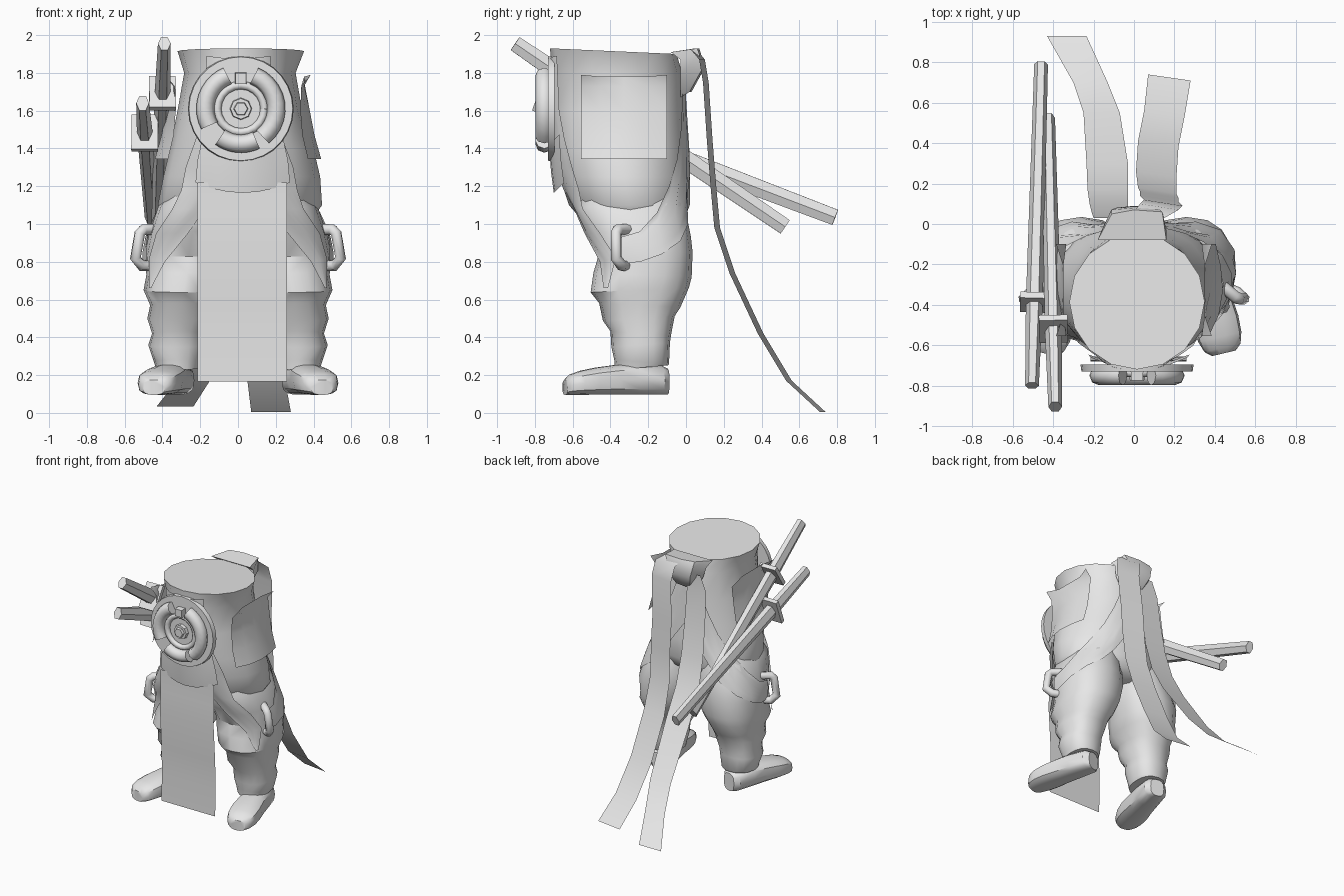
import bpy, bmesh, math
from math import sin, cos, radians, pi
from mathutils import Vector
from mathutils.bvhtree import BVHTree

if "Cube" in bpy.data.objects:
    bpy.data.objects.remove(bpy.data.objects["Cube"])

grey = bpy.data.materials.new("plain_grey")
grey.diffuse_color = (0.8, 0.8, 0.8, 1)
grey.use_nodes = True
grey.node_tree.nodes["Principled BSDF"].inputs["Base Color"].default_value = grey.diffuse_color


def add_mesh(name, verts, faces):
    me = bpy.data.meshes.new(name)
    me.from_pydata([tuple(v) for v in verts], [], faces)
    bm = bmesh.new()
    bm.from_mesh(me)
    bmesh.ops.recalc_face_normals(bm, faces=bm.faces)
    bm.to_mesh(me)
    bm.free()
    ob = bpy.data.objects.new(name, me)
    bpy.context.collection.objects.link(ob)
    me.materials.append(grey)
    return ob


def loft(name, rings):
    """Closed skin over rings of equal point count, capped at both ends."""
    n = len(rings[0])
    verts = [p for r in rings for p in r]
    faces = [(i * n + j, i * n + (j + 1) % n, (i + 1) * n + (j + 1) % n, (i + 1) * n + j)
             for i in range(len(rings) - 1) for j in range(n)]
    faces += [tuple(range(n)), tuple(range(len(verts) - n, len(verts)))]
    return add_mesh(name, verts, faces)


def power(v, e):
    return math.copysign(abs(v) ** e, v)


def oval(z, cx, cy, rx, ry, n=16, tilt=0.0, e=1.0):
    """Ring of n points; e below 1 makes it squarer."""
    return [(cx + rx * power(cos(2 * pi * j / n), e), cy + ry * power(sin(2 * pi * j / n), e),
             z + tilt * sin(2 * pi * j / n)) for j in range(n)]


def sheet(name, rows):
    n = len(rows[0])
    faces = [(i * n + j, i * n + j + 1, (i + 1) * n + j + 1, (i + 1) * n + j)
             for i in range(len(rows) - 1) for j in range(n - 1)]
    return add_mesh(name, [p for r in rows for p in r], faces)


def tube(name, pts, radius, res=2):
    cu = bpy.data.curves.new(name, 'CURVE')
    cu.dimensions, cu.bevel_depth, cu.bevel_resolution = '3D', radius, res
    cu.use_fill_caps = True
    sp = cu.splines.new('POLY')
    sp.points.add(len(pts) - 1)
    for p, co in zip(sp.points, pts):
        p.co = (*co, 1)
    cu.materials.append(grey)
    ob = bpy.data.objects.new(name, cu)
    bpy.context.collection.objects.link(ob)
    return ob


def prism(name, a, b, r0, r1, n, turn=0.0, stretch=1.0):
    """Straight bar from a to b with n sides."""
    a, b = Vector(a), Vector(b)
    d = (b - a).normalized()
    u = d.cross(Vector((0, 0, 1))).normalized()
    v = u.cross(d)
    rings = [[c + u * r * cos(turn + 2 * pi * j / n) + v * r * stretch * sin(turn + 2 * pi * j / n)
              for j in range(n)] for c, r in ((a, r0), (b, r1))]
    return loft(name, rings)


# Hips and waist
torso = loft("hips", [oval(*r) for r in (
    (0.97, 0, -.28, .30, .18), (1.02, 0, -.28, .39, .27), (1.10, .01, -.30, .435, .32),
    (1.25, .02, -.325, .415, .345), (1.40, .02, -.345, .38, .35), (1.60, .01, -.36, .33, .35),
    (1.80, .01, -.365, .295, .345))] + [oval(1.915, .015, -.385, .335, .335, tilt=-.015)])
body = [torso]

# Baggy trouser legs and shoes
LEG = ((.24, .32, -.235, .115, .14), (.27, .32, -.235, .125, .145), (.36, .325, -.24, .15, .155),
       (.42, .315, -.24, .14, .16), (.50, .31, -.25, .17, .19), (.57, .30, -.245, .165, .215),
       (.65, .29, -.245, .21, .26), (.73, .27, -.23, .215, .26), (.84, .26, -.215, .235, .25),
       (.95, .24, -.255, .23, .28), (1.1, .22, -.295, .20, .285), (1.22, .17, -.31, .15, .22))
FOOT = ((0, .055, .14), (.06, .09, .155), (.3, .10, .165), (.5, .105, .16), (.7, .115, .145),
        (.85, .11, .128), (.95, .092, .108), (1, .06, .08))
for s, side in ((1, "right"), (-1, "left")):
    body.append(loft(side + "_trouser_leg", [
        [(s * x, y, z) for x, y, z in oval(*r, tilt=.012 * (-1) ** i, e=.85)]
        for i, r in enumerate(LEG)]))
    rings = []
    for t, w, h in FOOT:
        ring = []
        for j in range(14):
            c, q = power(cos(2 * pi * j / 14), .85), sin(2 * pi * j / 14)
            up = .5 + .5 * power(q, .6)
            ring.append((s * (.31 + .135 * t + .97 * w * c), -.10 - .54 * t + .23 * w * c, .095 + h * up))
        rings.append(ring)
    loft(side + "_shoe", rings)

# Surface lookup so that cloth bands lie on the body
vs, fs = [], []
for ob in body:
    k = len(vs)
    vs += [v.co.copy() for v in ob.data.vertices]
    fs += [[k + i for i in p.vertices] for p in ob.data.polygons]
tree = BVHTree.FromPolygons(vs, fs)


def drape(angle, z, off=.016):
    d = Vector((sin(radians(angle)), -cos(radians(angle)), 0))
    axis = Vector((0, -.33, z))
    hit = tree.ray_cast(axis + d * 2, -d)[0] or axis + d * .4
    return hit + d * off


def band(name, rows, s, n=6):
    """Rows are (angle, z, angle, z), angle counted from the front."""
    return sheet(name, [[drape(s * (a0 + (a1 - a0) * k / n), z0 + (z1 - z0) * k / n)
                         for k in range(n + 1)] for a0, z0, a1, z1 in rows])


FRONT = ((0, 1.87, 26, 1.89), (0, 1.6, 28, 1.6), (0, 1.45, 37, 1.45), (4, 1.3, 47, 1.3),
         (20, 1.18, 53, 1.18), (34, 1.08, 58, 1.08), (52, .95, 74, .95), (72, .80, 85, .82),
         (77, .66, 80, .66))
BACK = ((88, .79, 88, .93), (100, .80, 100, .96), (112, .84, 112, 1.06), (125, .91, 125, 1.20),
        (138, 1.0, 138, 1.34), (150, 1.12, 150, 1.5), (165, 1.27, 165, 1.72), (180, 1.4, 180, 1.86))
for s, side in ((1, "right"), (-1, "left")):
    band(side + "_front_strap", FRONT, s)
    band(side + "_back_strap", BACK, s)
    # Strap ring on the thigh
    tube(side + "_strap_ring", [(s * x, y, z) for x, y, z in (
        (.44, -.31, .97), (.50, -.36, .97), (.52, -.37, .95), (.543, -.37, .82),
        (.51, -.34, .78), (.44, -.31, .78))], .03)
    # Curved hip plate with flared upper corners
    ys = (-.555, -.45, -.33, -.21, -.10)
    plate = ((1.79, (.385, .35, .35, .35, .385)), (1.73, (.335, .35, .355, .35, .335)),
             (1.60, (.33, .36, .38, .37, .35)), (1.47, (.34, .385, .405, .395, .37)),
             (1.345, (.37, .42, .44, .43, .405)))
    sheet(side + "_hip_plate", [[(s * x, y, z - (.01 if i == 0 and 0 < k < 4 else 0))
                                 for k, (x, y) in enumerate(zip(xs, ys))]
                                for i, (z, xs) in enumerate(plate)])

# Front apron and hanging panel
sheet("apron", [[(.025 + w * k / 3, y + .006 * k * k, z + .006 * k * k) for k in range(-3, 4)]
                for z, y, w in ((1.42, -.725, .21), (1.28, -.715, .24), (1.165, -.70, .25))])
sheet("front_panel", [[(-.215, y, z), (.26, y, z)] for y, z in (
    (-.672, 1.22), (-.672, 1.05), (-.68, .9), (-.66, .6), (-.655, .4), (-.66, .165))])

# Round medallion with raised arcs
MX, MZ = .015, 1.61


def arc(a0, a1, r, y, n=10):
    return [(MX + r * cos(radians(a0 + (a1 - a0) * k / n)), y,
             MZ + r * sin(radians(a0 + (a1 - a0) * k / n))) for k in range(n + 1)]


prism("medallion_disc", (MX, -.695, MZ), (MX, -.73, MZ), .28, .275, 28)
for i, (a0, a1, r) in enumerate(((-52, 68, .188), (112, 208, .188), (234, 296, .185))):
    tube("medallion_arc_%d" % i, arc(a0, a1, r, -.75), .048)
tube("medallion_inner_ring", arc(0, 360, .125, -.735, 20), .022)
prism("medallion_top_block", (MX, -.72, MZ + .16), (MX, -.775, MZ + .16), .045, .04, 4, pi / 4)
prism("medallion_boss", (MX, -.72, MZ), (MX, -.755, MZ), .06, .055, 8)
prism("medallion_stud", (MX, -.75, MZ), (MX, -.775, MZ), .04, .035, 6)

# Back knot: folded cloth, wide against the waist and narrow behind
loft("back_knot", [[(x0, -.03, z - .03), (x1, -.03, z - .03), (x1 * .8, y, z), (0, y + .01, z),
                    (x0 * .7, y, z)]
                   for x0, x1, y, z in ((-.07, .09, .02, 1.70), (-.13, .15, .08, 1.81),
                                        (-.16, .16, .07, 1.90))]
     + [[(-.18, -.08, 1.91), (.16, -.08, 1.91), (.14, .06, 1.93), (0, .07, 1.93), (-.11, .05, 1.93)]])

# Two trailing ribbons, rows are left x, right x, y, z
RIBBONS = {
    "right_ribbon": (.03, ((.0, .15, .06, 1.92), (.03, .22, .10, 1.87), (.05, .24, .12, 1.75),
                           (.03, .22, .14, 1.45), (.03, .22, .16, 1.2), (.02, .21, .18, .98),
                           (.01, .21, .26, .74), (.02, .22, .41, .42), (.05, .25, .56, .17),
                           (.07, .28, .74, .004))),
    "left_ribbon": (.0, ((-.15, .0, .03, 1.82), (-.20, -.03, .03, 1.7), (-.21, -.03, .06, 1.45),
                         (-.22, -.03, .10, 1.2), (-.23, -.03, .17, .97), (-.235, -.03, .30, .74),
                         (-.25, -.07, .55, .38), (-.30, -.13, .70, .2), (-.43, -.235, .93, .035)))}
for name, (tilt, rows) in RIBBONS.items():
    sheet(name, [[(x0, y, z), (x1, y - tilt, z)] for x0, x1, y, z in rows])

# Two sheathed swords with square guards
for name, a, b, t in (("outer", (-.505, -.80, 1.64), (-.46, .79, 1.035), .26),
                      ("inner", (-.39, -.905, 1.955), (-.425, .525, .985), .27)):
    a, b = Vector(a), Vector(b)
    g, d = a.lerp(b, t), (b - a).normalized()
    prism(name + "_sword_grip", a, g, .034, .042, 6, 0, 1.4)
    prism(name + "_sword_sheath", g, b, .042, .034, 6, 0, 1.45)
    prism(name + "_sword_guard", g - d * .016, g + d * .016, .1, .1, 4, pi / 4, 1.4)

# Smooth shading with sharp edges kept
for ob in bpy.context.scene.objects:
    ob.select_set(ob.type == 'MESH')
bpy.context.view_layer.objects.active = torso
bpy.ops.object.shade_smooth_by_angle(angle=radians(40))
